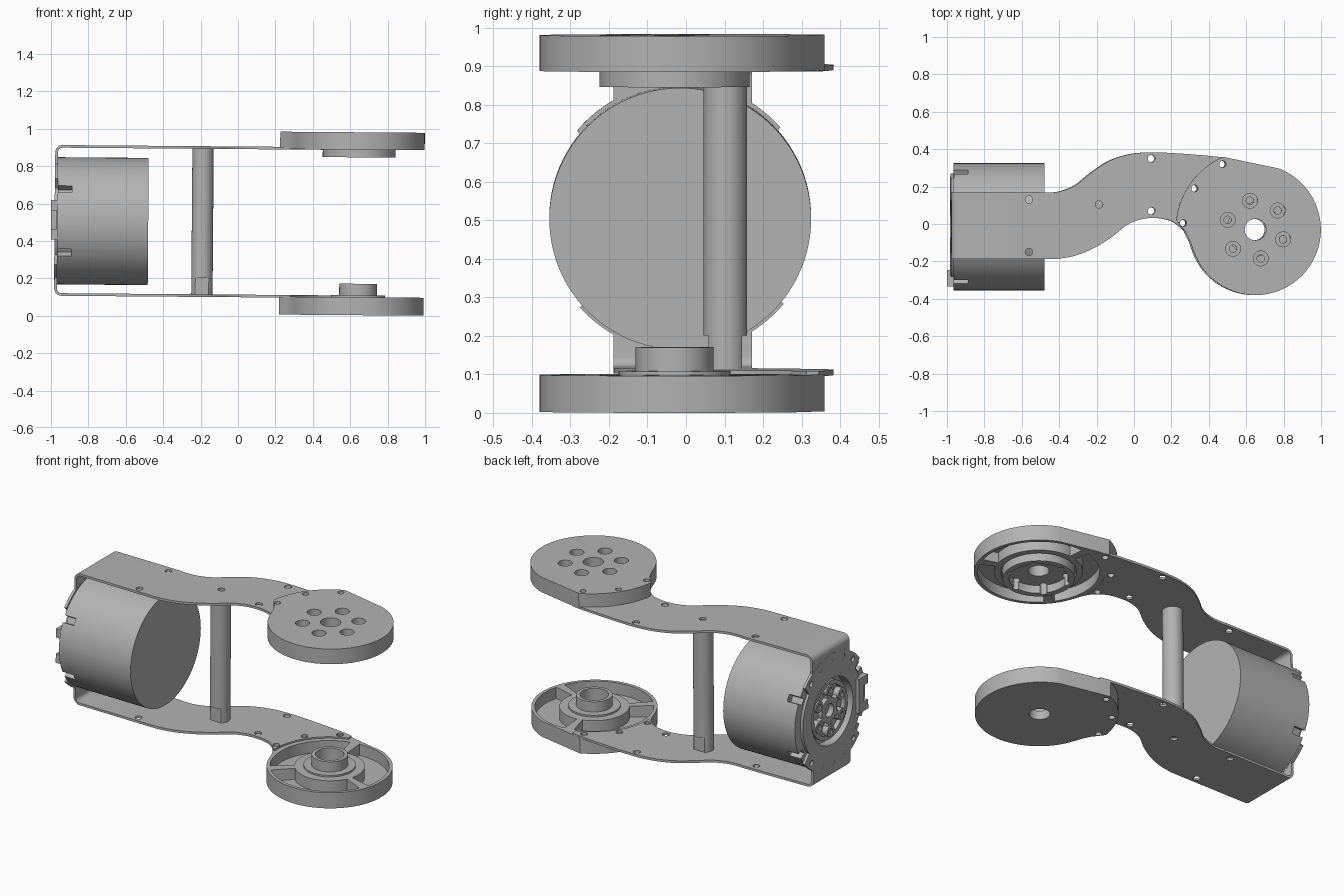
import bpy, bmesh
from math import sin, cos, radians, pi, atan2, degrees
from mathutils import Matrix, Vector

old = bpy.data.objects.get("Cube")
if old:
    bpy.data.objects.remove(old, do_unlink=True)

metal = bpy.data.materials.new("light_grey_metal")
metal.use_nodes = True
GREY = (0.45, 0.45, 0.45, 1)
metal.diffuse_color = GREY
metal.node_tree.nodes["Principled BSDF"].inputs["Base Color"].default_value = GREY

parts = []
UP = Matrix.Identity(4)
# Motor frame: local (u, v, w) becomes (y, z, x) around the motor axis
MOTOR = Matrix(((0, 0, 1, 0), (1, 0, 0, -0.015), (0, 1, 0, 0.5), (0, 0, 0, 1)))
# Strip frame: local (u, v, w) becomes (x, z, -y)
SIDE = Matrix(((1, 0, 0, 0), (0, 0, -1, 0), (0, 1, 0, 0), (0, 0, 0, 1)))
HUB = (0.645, -0.03)


def prism(name, pts, lo, hi, frame=UP):
    """Extrude a closed outline from lo to hi along the frame's third axis."""
    bm = bmesh.new()
    face = bm.faces.new([bm.verts.new((p[0], p[1], lo)) for p in pts])
    ext = bmesh.ops.extrude_face_region(bm, geom=[face])
    top = [v for v in ext["geom"] if isinstance(v, bmesh.types.BMVert)]
    bmesh.ops.translate(bm, verts=top, vec=(0, 0, hi - lo))
    bmesh.ops.recalc_face_normals(bm, faces=bm.faces)
    bm.transform(frame)
    mesh = bpy.data.meshes.new(name)
    bm.to_mesh(mesh)
    bm.free()
    mesh.materials.append(metal)
    obj = bpy.data.objects.new(name, mesh)
    bpy.context.scene.collection.objects.link(obj)
    parts.append(obj)
    return obj


def arc(r, a, b, c=(0, 0), n=32):
    return [(c[0] + r * cos(radians(a + (b - a) * i / n)),
             c[1] + r * sin(radians(a + (b - a) * i / n))) for i in range(n + 1)]


def cyl(name, r, lo, hi, c=(0, 0), frame=UP, n=64):
    return prism(name, arc(r, 0, 360, c, n)[:-1], lo, hi, frame)


def box(name, x, y, lo, hi, frame=UP):
    return prism(name, [(x[0], y[0]), (x[1], y[0]), (x[1], y[1]), (x[0], y[1])], lo, hi, frame)


def sector(r0, r1, a, b, lo, hi, c=(0, 0), frame=UP):
    return prism("cutter", arc(r1, a, b, c) + arc(r0, b, a, c), lo, hi, frame)


def boolean(obj, tools, op="DIFFERENCE"):
    """Combine obj with each tool, then drop the tools."""
    for t in tools:
        t.hide_render = True
        mod = obj.modifiers.new("bool", "BOOLEAN")
        mod.operation, mod.solver, mod.object = op, "EXACT", t
    bpy.context.view_layer.update()
    graph = bpy.context.evaluated_depsgraph_get()
    mesh = bpy.data.meshes.new_from_object(obj.evaluated_get(graph))
    obj.modifiers.clear()
    obj.data = mesh
    for t in tools:
        parts.remove(t)
        bpy.data.objects.remove(t, do_unlink=True)


def smooth(points, steps=6):
    """Catmull-Rom curve through the points."""
    v = [Vector(p) for p in points]
    v = [2 * v[0] - v[1]] + v + [2 * v[-1] - v[-2]]
    out = []
    for a, b, c, d in zip(v, v[1:], v[2:], v[3:]):
        for i in range(steps):
            t = i / steps
            out.append(0.5 * (2 * b + (c - a) * t + (2 * a - 5 * b + 4 * c - d) * t * t
                              + (3 * b - a - 3 * c + d) * t ** 3))
    return out + [v[-2]]


def holes(centres, r, lo, hi, frame=UP):
    return [cyl("cutter", r, lo, hi, c, frame, 20) for c in centres]


def ring(r, count, start=0, c=(0, 0)):
    return arc(r, start, start + 360, c, count)[:-1]


# Curved arms of the bracket
upper_edge = smooth([(-0.5, 0.168), (-0.41, 0.172), (-0.32, 0.205), (-0.24, 0.268), (-0.14, 0.335),
                     (-0.03, 0.372), (0.09, 0.383), (0.27, 0.375), (0.47, 0.357), (0.53, 0.345)])
lower_edge = smooth([(0.26, -0.03), (0.21, 0.01), (0.15, 0.028), (0.09, 0.032), (0.03, 0.024),
                     (-0.04, -0.005), (-0.12, -0.068), (-0.21, -0.125), (-0.31, -0.167),
                     (-0.41, -0.186), (-0.5, -0.188)])
outline = upper_edge + arc(0.36, 108, 183, HUB) + lower_edge
arm_holes = [(-0.19, 0.105), (0.09, 0.35), (0.09, 0.07), (0.32, 0.19), (0.26, 0.005), (0.47, 0.32)]
for name, lo, hi in (("upper_arm", 0.891, 0.905), ("lower_arm", 0.099, 0.113)):
    arm = prism(name, outline, lo, hi)
    boolean(arm, holes(arm_holes, 0.02, lo - 0.05, hi + 0.05))

# Bent sheet joining both arms behind the motor
def u_path(r, x, half):
    k = (x + r, 0.502 + half - r)
    m = (x + r, 0.502 - half + r)
    return ([(-0.5, 0.502 + half)] + arc(r, 90, 180, k, 8) + arc(r, 180, 270, m, 8)
            + [(-0.5, 0.502 - half)])

strip = prism("bracket_bend", u_path(0.04, -0.98, 0.403) + u_path(0.026, -0.966, 0.389)[::-1],
              -0.171, 0.188, SIDE)
boolean(strip, holes([(-0.565, 0.13), (-0.565, -0.15)], 0.02, 0, 1)
        + [cyl("cutter", 0.2, -1.1, -0.9, (0, 0), MOTOR)])

# Round flange with wide ears above and below
def flange_radius(a):
    return 0.35 if abs(sin(radians(a))) > sin(radians(40)) else 0.285

flange = prism("motor_flange", [(flange_radius(a) * cos(radians(a)), flange_radius(a) * sin(radians(a)))
                                for a in range(0, 360, 2)], -0.981, -0.965, MOTOR)
screws = [p for s in (90, 270) for p in arc(0.315, s - 40, s + 40, (0, 0), 4)]
boolean(flange, [cyl("cutter", 0.2, -1.1, -0.9, (0, 0), MOTOR)]
        + holes(screws, 0.017, -1.1, -0.9, MOTOR))

# Motor body with rim notches and a recessed output face
motor = cyl("motor_body", 0.34, -0.965, -0.48, (0, 0), MOTOR, 96)
notches = [sector(0.3, 0.4, a - 3.5, a + 3.5, -1.1, -0.89, (0, 0), MOTOR) for a in (30, 150, 210, 330)]
boolean(motor, notches + [cyl("cutter", 0.2, -1.1, -0.925, (0, 0), MOTOR)])
rotor = cyl("motor_output", 0.175, -0.962, -0.92, (0, 0), MOTOR)
boolean(rotor, [sector(0.075, 0.15, a - 20, a + 20, -1.1, -0.935, (0, 0), MOTOR)
                for a in range(0, 360, 60)] + [cyl("cutter", 0.04, -1.1, -0.93, (0, 0), MOTOR)])
for i, c in enumerate(ring(0.125, 6, 30)):
    boss = cyl(f"output_boss_{i + 1}", 0.035, -0.97, -0.93, c, MOTOR, 24)
    boolean(boss, holes([c], 0.017, -1.1, -0.945, MOTOR))

# Cable connector on the back rim
plug = box("cable_connector", (-0.32, -0.23), (-0.1, 0.11), -1.0, -0.94, MOTOR)
boolean(plug, [box("cutter", (-0.4, -0.28), (-0.045, 0.055), -1.1, -0.97, MOTOR)])

# Spacer post with two wrench flats at the foot
post = cyl("spacer_post", 0.057, 0.113, 0.891, (-0.19, 0.102), UP, 48)
boolean(post, [box("cutter", (-0.3, -0.1), y, 0.0, 0.2) for y in ((0.0, 0.058), (0.146, 0.2))])

# Joint discs, each with a tab that carries the arm
disc_outline = (arc(0.35, -157, 69, HUB, 72) + arc(0.426, 114, 173, HUB)
                + [(0.245, -0.01), (0.27, -0.04), (0.293, -0.085), (0.309, -0.13)])
tab_holes = arm_holes[3:]
ribs = (100, 220, 340)

top_disc = prism("upper_disc", disc_outline, 0.893, 0.986)
boolean(top_disc, [cyl("cutter", 0.205, 0.8, 0.915, HUB)]
        + [sector(0.24, 0.33, a + 5, a + 115, 0.8, 0.955, HUB) for a in ribs])
top_hub = cyl("upper_hub", 0.195, 0.852, 0.93, HUB)
boolean(top_disc, [top_hub], "UNION")
bolts = ring(0.157, 6, 40.6, HUB)
boolean(top_disc, [cyl("cutter", 0.16, 0.8, 0.9, HUB), cyl("cutter", 0.057, 0.8, 1.1, HUB)]
        + holes(bolts, 0.02, 0.8, 1.1) + holes(bolts, 0.04, 0.94, 1.1) + holes(tab_holes, 0.018, 0.8, 1.1))

low_disc = prism("lower_disc", disc_outline, 0.008, 0.104)
boolean(low_disc, [sector(0.195, 0.33, a + 5, a + 115, 0.035, 0.2, HUB) for a in ribs])
boolean(low_disc, [cyl("lower_flange", 0.145, 0.06, 0.114, HUB),
                   cyl("lower_hub", 0.101, 0.05, 0.176, HUB)], "UNION")
boolean(low_disc, [cyl("cutter", 0.08, 0.06, 0.3, HUB), cyl("cutter", 0.057, -0.1, 0.3, HUB)]
        + holes(tab_holes, 0.018, -0.1, 0.3))

# Slight lean of the whole assembly, then shading
pivot = Matrix.Translation((0, 0, 0.49))
lean = pivot @ Matrix.Rotation(0.008, 4, "Y") @ pivot.inverted()
bpy.ops.object.select_all(action="DESELECT")
for obj in parts:
    obj.data.transform(lean)
    obj.select_set(True)
bpy.context.view_layer.objects.active = parts[0]
bpy.ops.object.shade_smooth_by_angle(angle=radians(30))
